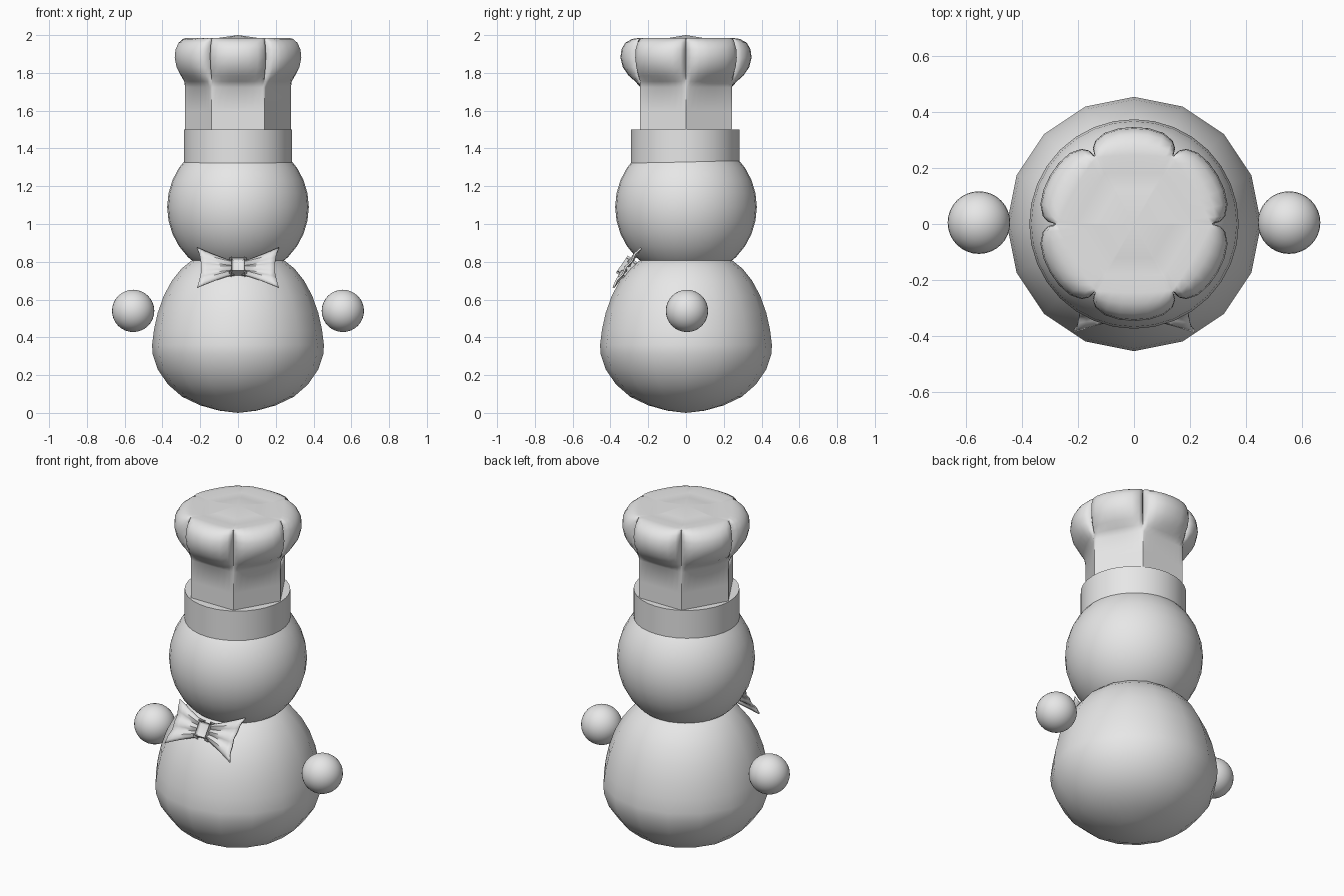
import bpy, bmesh, math
from mathutils import Vector

if "Cube" in bpy.data.objects:
    bpy.data.objects.remove(bpy.data.objects["Cube"])

grey = bpy.data.materials.new("plain_grey")
grey.diffuse_color = (0.8, 0.8, 0.8, 1)
grey.use_nodes = True
grey.node_tree.nodes["Principled BSDF"].inputs["Base Color"].default_value = grey.diffuse_color


def finish(name, bm, angle=180):
    bmesh.ops.recalc_face_normals(bm, faces=bm.faces)
    mesh = bpy.data.meshes.new(name)
    bm.to_mesh(mesh)
    bm.free()
    mesh.materials.append(grey)
    ob = bpy.data.objects.new(name, mesh)
    bpy.context.collection.objects.link(ob)
    bpy.ops.object.select_all(action='DESELECT')
    ob.select_set(True)
    bpy.context.view_layer.objects.active = ob
    bpy.ops.object.shade_smooth_by_angle(angle=math.radians(angle))
    return ob


def loft(name, rings, bottom=None, top=None, angle=180):
    """Skin closed rings of points; ends close to a point or a flat cap."""
    bm = bmesh.new()
    rows = [[bm.verts.new(p) for p in ring] for ring in rings]
    n = len(rows[0])
    for a, b in zip(rows, rows[1:]):
        for i in range(n):
            j = (i + 1) % n
            bm.faces.new((a[i], a[j], b[j], b[i]))
    for row, tip in ((rows[0], bottom), (rows[-1], top)):
        if tip is None:
            bm.faces.new(row)
        else:
            t = bm.verts.new(tip)
            for i in range(n):
                bm.faces.new((row[i], row[(i + 1) % n], t))
    return finish(name, bm, angle)


def circle(r, z, n, y=0.0):
    return [(r * math.cos(2 * math.pi * i / n), y + r * math.sin(2 * math.pi * i / n), z)
            for i in range(n)]


def ball(name, loc, r):
    bm = bmesh.new()
    bmesh.ops.create_uvsphere(bm, u_segments=32, v_segments=16, radius=r)
    bmesh.ops.translate(bm, verts=bm.verts, vec=loc)
    return finish(name, bm)


# Pear-shaped body
profile = [(0.10, 0.012), (0.20, 0.04), (0.295, 0.085), (0.37, 0.15), (0.425, 0.23),
           (0.452, 0.31), (0.455, 0.36), (0.445, 0.44), (0.425, 0.53), (0.393, 0.62),
           (0.35, 0.70), (0.298, 0.765), (0.235, 0.815), (0.12, 0.85)]
loft("body", [circle(r, z, 16) for r, z in profile], (0, 0, 0.0), (0, 0, 0.86))

# Head and floating hands
ball("head", (0, 0, 1.09), 0.375)
for side, label in ((-1, "left"), (1, "right")):
    ball(label + "_hand", (side * 0.555, 0.005, 0.54), 0.112)

# Hat band
loft("hat_band", [circle(0.287, 1.32, 32, -0.005), circle(0.287, 1.50, 32, -0.005)], angle=60)

# Hat: six-sided column swelling into six puffs
STEPS = (-30, -28.5, -25, -18, -9, 0, 9, 18, 25, 28.5)


def hat_ring(z, puff, scale=1.0):
    ring = []
    for k in range(6):
        for phi in STEPS:
            base = 0.243 / math.cos(math.radians(phi))
            full = 0.28 + 0.067 * math.sqrt(max(0, 1 - (phi / 30) ** 4))
            r = (base + (full - base) * puff) * scale
            a = math.radians(30 + 60 * k + phi)
            ring.append((r * math.cos(a), r * math.sin(a), z))
    return ring


levels = [(1.46, 0, 1), (1.60, 0, 1), (1.725, 0, 1), (1.755, 0.25, 1), (1.785, 0.58, 1),
          (1.83, 0.88, 1), (1.88, 1, 1), (1.925, 0.95, 1), (1.96, 0.75, 1), (1.98, 0.4, 1),
          (1.985, 0.1, 0.97), (1.978, 0, 0.75), (1.98, 0, 0.5)]
loft("chef_hat", [hat_ring(*lv) for lv in levels], None, (0, 0, 2.0), angle=55)

# Bow tie lying on the sloped chest
CENTRE = Vector((0, -0.315, 0.77))
UP = Vector((0, 0.57, 0.82)).normalized()
OUT = Vector((0, -UP.z, UP.y))


def bow_wing(name, side):
    bm = bmesh.new()
    nu, nv = 6, 12
    grid = []
    for i in range(nu + 1):
        u = i / nu
        row = []
        for j in range(nv + 1):
            v = 2 * j / nv - 1
            x = 0.02 + u * (0.175 + 0.022 * v * v)
            h = v * (0.04 + 0.088 * u ** 1.15)
            fold = 0.009 * math.cos(3 * math.pi * v) * (1 - 0.5 * u)
            row.append(bm.verts.new(CENTRE + Vector((side * x, 0, 0)) + UP * h + OUT * fold))
        grid.append(row)
    for i in range(nu):
        for j in range(nv):
            bm.faces.new((grid[i][j], grid[i + 1][j], grid[i + 1][j + 1], grid[i][j + 1]))
    ob = finish(name, bm, 50)
    mod = ob.modifiers.new("thickness", 'SOLIDIFY')
    mod.thickness, mod.offset = 0.01, 0


bow_wing("bow_left_wing", -1)
bow_wing("bow_right_wing", 1)

# Bow knot
bm = bmesh.new()
bmesh.ops.create_cube(bm, size=1)
for v in bm.verts:
    v.co = CENTRE + Vector((v.co.x * 0.068, 0, 0)) + UP * (v.co.z * 0.084) + OUT * (v.co.y * 0.034)
bmesh.ops.bevel(bm, geom=bm.edges[:], offset=0.013, segments=3, profile=0.5, affect='EDGES')
finish("bow_knot", bm, 60)
